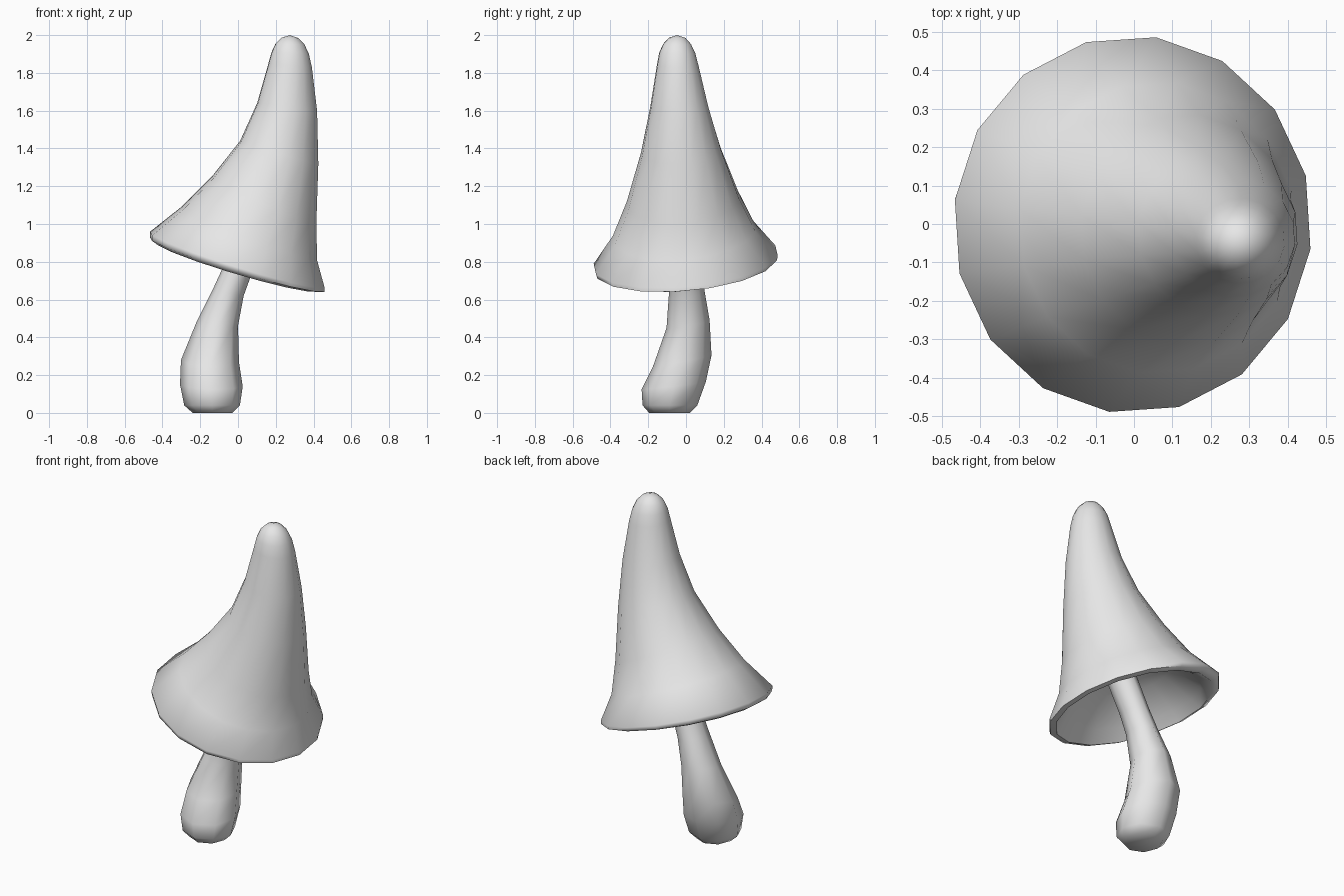
import bpy, bmesh, math

if "Cube" in bpy.data.objects:
    bpy.data.objects.remove(bpy.data.objects["Cube"], do_unlink=True)

grey = bpy.data.materials.new("soft grey")
grey.use_nodes = True
colour = (0.8, 0.8, 0.8, 1)
grey.diffuse_color = colour
grey.node_tree.nodes["Principled BSDF"].inputs["Base Color"].default_value = colour


def loft(name, rings, sides, phase, start=None, end=None):
    """Skin tilted oval rings: (left x, left z, right x, right z, front y, back y, back rise)."""
    bm = bmesh.new()
    loops = []
    for xl, zl, xr, zr, yf, yb, rise in rings:
        loop = []
        for i in range(sides):
            a = math.radians(phase) + math.tau * i / sides
            c, s = math.cos(a), math.sin(a)
            loop.append(bm.verts.new(((xl + xr) / 2 + (xr - xl) / 2 * c,
                                      (yf + yb) / 2 + (yb - yf) / 2 * s,
                                      (zl + zr) / 2 + (zr - zl) / 2 * c + rise * s)))
        loops.append(loop)
    for a, b in zip(loops, loops[1:]):
        for i in range(sides):
            j = (i + 1) % sides
            bm.faces.new((a[i], a[j], b[j], b[i]))
    # Close each end with a pole point, or a flat face when none is given
    for loop, pole in ((loops[0], start), (loops[-1], end)):
        if pole:
            tip = bm.verts.new(pole)
            for i in range(sides):
                bm.faces.new((loop[i], loop[(i + 1) % sides], tip))
        else:
            bm.faces.new(loop)
    bmesh.ops.recalc_face_normals(bm, faces=bm.faces)
    mesh = bpy.data.meshes.new(name)
    bm.to_mesh(mesh)
    bm.free()
    mesh.materials.append(grey)
    obj = bpy.data.objects.new(name, mesh)
    bpy.context.collection.objects.link(obj)
    bpy.ops.object.select_all(action='DESELECT')
    obj.select_set(True)
    bpy.context.view_layer.objects.active = obj
    bpy.ops.object.shade_smooth_by_angle(angle=math.radians(62))
    return obj


# Bulbous leaning stem
loft("stem", [
    (-.24, 0, -.03, 0, -.195, .02, 0),
    (-.285, .04, .01, .04, -.23, .06, 0),
    (-.307, .15, .025, .14, -.235, .105, .02),
    (-.302, .28, .005, .27, -.175, .135, .03),
    (-.22, .48, 0, .46, -.103, .125, .02),
    (-.135, .65, .03, .62, -.09, .1, 0),
    (-.08, .77, .07, .73, -.09, .085, 0),
    (.0, .95, .16, .9, -.09, .075, 0),
], 8, 0)

# Tall bent cap: hollow underside, lip, outer skin and rounded tip
loft("cap", [
    (-.2, 1.03, .35, .87, -.25, .24, .02),
    (-.38, .94, .39, .73, -.38, .37, .03),
    (-.435, .9, .43, .645, -.445, .445, .04),
    (-.47, .925, .463, .645, -.485, .485, .04),
    (-.47, .955, .463, .665, -.493, .49, .04),
    (-.3, 1.09, .422, .81, -.39, .37, .03),
    (-.14, 1.25, .417, 1.0, -.315, .285, .02),
    (.01, 1.44, .427, 1.32, -.24, .19, .01),
    (.1, 1.64, .42, 1.6, -.19, .12, 0),
    (.16, 1.85, .392, 1.83, -.155, .067, 0),
    (.177, 1.91, .376, 1.9, -.143, .05, 0),
    (.198, 1.955, .353, 1.95, -.122, .027, 0),
    (.23, 1.986, .32, 1.984, -.092, -.002, 0),
], 16, 15, start=(.1, 0, 1.02), end=(.275, -.047, 2.0))
